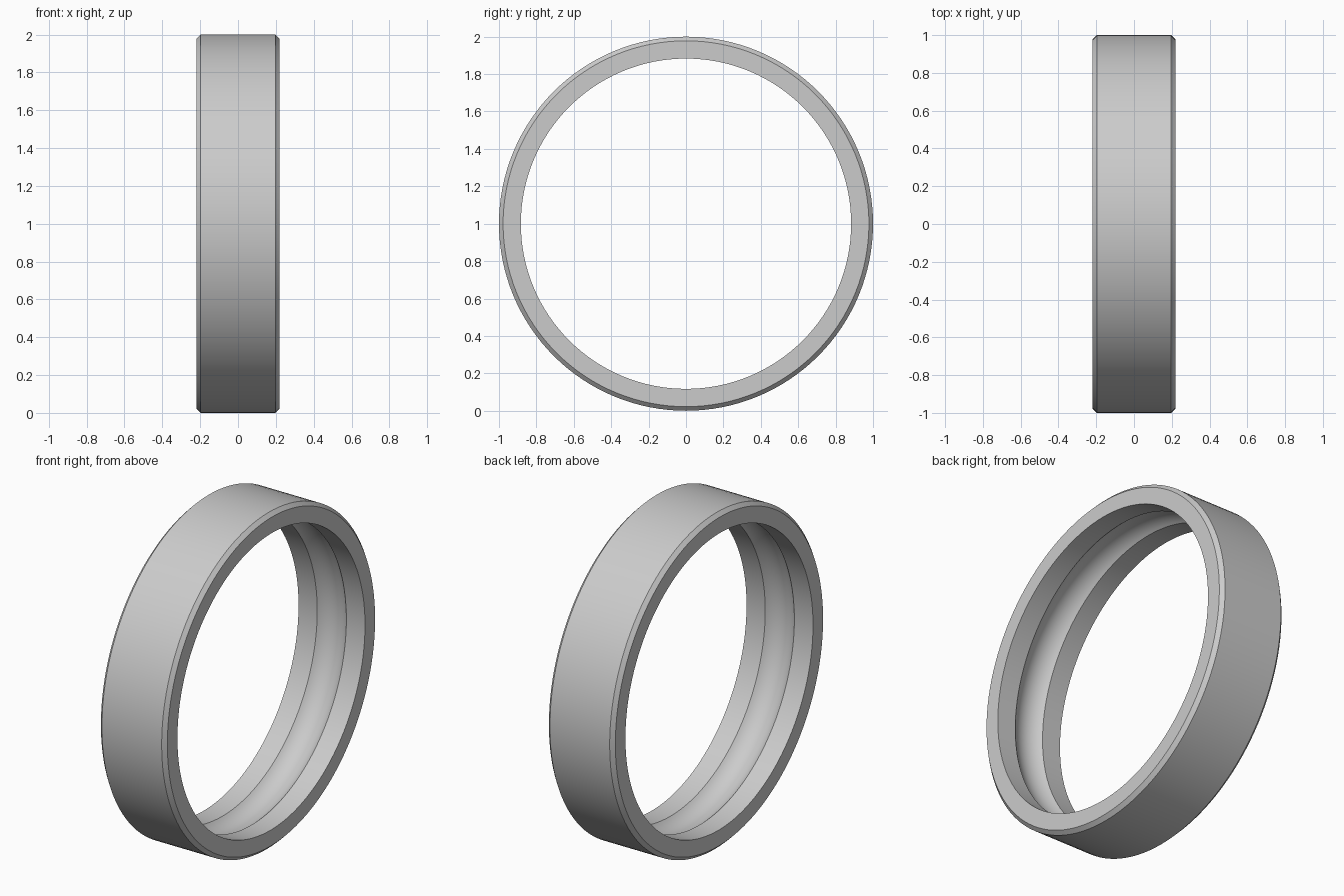
import bpy
import bmesh
from math import asin, cos, sin, pi, radians
from mathutils import Matrix, Vector

if "Cube" in bpy.data.objects:
    bpy.data.objects.remove(bpy.data.objects["Cube"])

SEGMENTS = 128
OUTER, BORE = 1.0, 0.883
HALF_WIDTH, CHAMFER = 0.219, 0.022
GROOVE_HALF, GROOVE_DEPTH, GROOVE_STEPS = 0.096, 0.04, 16

# Plain steel colour
steel = bpy.data.materials.new("steel_grey")
steel.use_nodes = True
color = (0.6, 0.6, 0.6, 1.0)
steel.diffuse_color = color
steel.node_tree.nodes["Principled BSDF"].inputs["Base Color"].default_value = color


def groove_arc():
    """Points (x, radius) of the ball track, from -x to +x."""
    r = (GROOVE_HALF ** 2 + GROOVE_DEPTH ** 2) / (2 * GROOVE_DEPTH)
    half = asin(GROOVE_HALF / r)
    centre = BORE + GROOVE_DEPTH - r
    angles = [half * (2 * i / GROOVE_STEPS - 1) for i in range(GROOVE_STEPS + 1)]
    return [(r * sin(a), centre + r * cos(a)) for a in angles]


# Ring cross-section: chamfered outside, straight bore lands, concave track
profile = [(-HALF_WIDTH, BORE)] + groove_arc() + [
    (HALF_WIDTH, BORE),
    (HALF_WIDTH, OUTER - CHAMFER),
    (HALF_WIDTH - CHAMFER, OUTER),
    (CHAMFER - HALF_WIDTH, OUTER),
    (-HALF_WIDTH, OUTER - CHAMFER),
]

# Revolve the cross-section about the x axis
bm = bmesh.new()
rings = []
for s in range(SEGMENTS):
    turn = Matrix.Rotation(2 * pi * s / SEGMENTS, 3, 'X')
    rings.append([bm.verts.new(turn @ Vector((x, 0, r))) for x, r in profile])
count = len(profile)
for s in range(SEGMENTS):
    a, b = rings[s], rings[(s + 1) % SEGMENTS]
    for i in range(count):
        j = (i + 1) % count
        bm.faces.new((a[i], a[j], b[j], b[i]))
bmesh.ops.recalc_face_normals(bm, faces=bm.faces)
mesh = bpy.data.meshes.new("bearing_outer_ring")
bm.to_mesh(mesh)
bm.free()
mesh.materials.append(steel)

ring = bpy.data.objects.new("bearing_outer_ring", mesh)
ring.location.z = OUTER
bpy.context.collection.objects.link(ring)
bpy.context.view_layer.objects.active = ring
ring.select_set(True)
bpy.ops.object.shade_smooth_by_angle(angle=radians(25))
